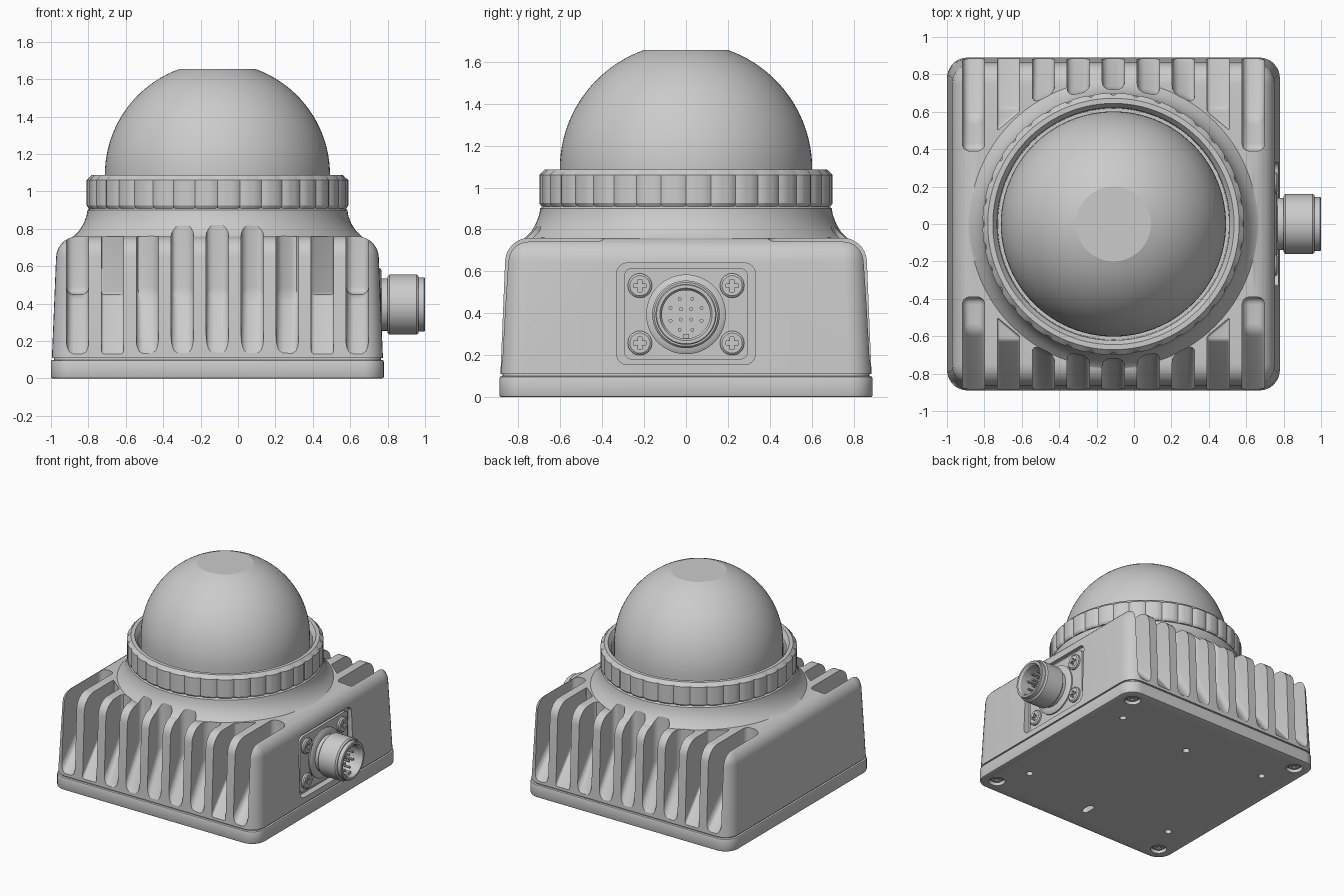
import bpy, bmesh
from math import sin, cos, pi, radians, asin
from mathutils import Matrix, Vector

if "Cube" in bpy.data.objects:
    bpy.data.objects.remove(bpy.data.objects["Cube"])

CX = -0.11                                   # centre of housing in x
TO_X = Matrix.Rotation(pi / 2, 4, 'Y')       # turns a lathe axis from z to x


def finish(bm, name, mat=None):
    bmesh.ops.recalc_face_normals(bm, faces=bm.faces[:])
    me = bpy.data.meshes.new(name)
    bm.to_mesh(me)
    bm.free()
    ob = bpy.data.objects.new(name, me)
    bpy.context.collection.objects.link(ob)
    if mat:
        me.transform(mat)
    return ob


def lathe(name, prof, seg=96, mat=None, notch=None):
    """Revolve (radius, height) points; notch(i, r) may alter the radius."""
    bm = bmesh.new()
    rings = []
    for r, z in prof:
        ring = []
        for i in range(seg):
            a, q = 2 * pi * i / seg, notch(i, r) if notch else r
            ring.append(bm.verts.new((q * cos(a), q * sin(a), z)))
        rings.append(ring)
    for a, b in zip(rings, rings[1:]):
        for i in range(seg):
            j = (i + 1) % seg
            bm.faces.new((a[i], a[j], b[j], b[i]))
    bmesh.ops.remove_doubles(bm, verts=bm.verts[:], dist=1e-5)
    return finish(bm, name, mat)


def rod(name, r, z0, z1, seg=24, mat=None):
    return lathe(name, [(0, z0), (r, z0), (r, z1), (0, z1)], seg, mat)


def rbox(name, lo, hi, radius, axis, seg=6):
    """Box with the four edges along one axis rounded."""
    bm = bmesh.new()
    lo, hi = Vector(lo), Vector(hi)
    bmesh.ops.create_cube(bm, size=1)
    for v in bm.verts:
        v.co = (lo + hi) / 2 + Matrix.Diagonal(hi - lo) @ v.co
    if radius:
        edges = [e for e in bm.edges
                 if abs((e.verts[0].co - e.verts[1].co).normalized()[axis]) > .9]
        bmesh.ops.bevel(bm, geom=edges, offset=radius, segments=seg, profile=.5, affect='EDGES')
    return finish(bm, name)


def boolean(ob, other, op='DIFFERENCE'):
    other.hide_render = True
    m = ob.modifiers.new(op, 'BOOLEAN')
    m.object, m.operation, m.solver = other, op, 'EXACT'
    bpy.context.view_layer.objects.active = ob
    bpy.ops.object.modifier_apply(modifier=m.name)
    bpy.data.objects.remove(other)


# --- housing: tapered rounded box blended into a round neck
bm = bmesh.new()
bmesh.ops.create_cube(bm, size=2)
for v in bm.verts:
    top = v.co.z > 0
    h = .858 if top else .885
    v.co = (CX + v.co.x * h, v.co.y * h, .76 if top else .11)
edges = [e for e in bm.edges if max(v.co.z for v in e.verts) > .5]
bmesh.ops.bevel(bm, geom=edges, offset=.11, segments=7, profile=.5, affect='EDGES')
housing = finish(bm, "finned_housing")
neck = lathe("neck", [(0, .6), (.80, .6), (.80, .742), (.77, .76), (.74, .79), (.715, .83),
                      (.70, .87), (.695, .90), (.67, .92), (0, .92)], 96,
             Matrix.Translation((CX, 0, 0)))
boolean(housing, neck, 'UNION')

# --- cooling grooves on front and back: (inner end near centre, inner end away from centre)
ends = [(.72, .72), (.71, .685), (.70, .645), (.60, .50), (.39, .39)]
bm = bmesh.new()
for k, (near, far) in enumerate(ends):
    for sx in ((1,) if k == 0 else (1, -1)):
        for sy in (1, -1):
            sides = []
            for d, inner in ((-.06, near), (.06, far)):
                prof = [(inner, 1.1), (inner, .45)]
                if k > 2:
                    prof.append((max(.57, near + .02), .45))
                prof += [(.885, .13), (1.0, .012), (1.0, 1.1)]
                sides.append([bm.verts.new((CX + sx * (.187 * k + d), sy * y, z)) for y, z in prof])
            a, b = sides
            n = len(a)
            new = [bm.faces.new(a), bm.faces.new(b[::-1])]
            new += [bm.faces.new((a[i], b[i], b[(i + 1) % n], a[(i + 1) % n])) for i in range(n)]
            bmesh.ops.recalc_face_normals(bm, faces=new)
            # round the back wall and floor corners
            ed = {e for f in new for e in f.edges
                  if all(abs(v.co.y) < .99 for v in e.verts)
                  and min(v.co.z for v in e.verts) < 1.0}
            ed |= {e for f in new for e in f.edges
                   if (min(abs(v.co.y) for v in e.verts) > .88 and min(v.co.z for v in e.verts) < .1
                       and max(v.co.z for v in e.verts) < .2 and abs(e.verts[0].co.x - e.verts[1].co.x) < .01)}
            bmesh.ops.bevel(bm, geom=list(ed), offset=.04, segments=4, profile=.5,
                            affect='EDGES', clamp_overlap=True)
boolean(housing, finish(bm, "groove_cutter"))

# --- recess for the connector panel on the right side
boolean(housing, rbox("recess_cutter", (.725, -.33, .155), (.9, .33, .64), .05, 0))
rbox("connector_panel", (.70, -.295, .18), (.745, .295, .615), .035, 0)

# --- base plate with gasket seam
rbox("gasket", (CX - .875, -.875, .08), (CX + .875, .875, .12), .1, 2)
base = rbox("base_plate", (CX - .89, -.89, 0), (CX + .89, .89, .1), .11, 2, 8)
bev = base.modifiers.new("bevel", 'BEVEL')
bev.width, bev.segments, bev.limit_method, bev.angle_limit = .01, 2, 'ANGLE', radians(60)
bpy.context.view_layer.objects.active = base
bpy.ops.object.modifier_apply(modifier="bevel")
corners = [(sx, sy) for sx in (1, -1) for sy in (1, -1)]
for sx, sy in corners:
    boolean(base, rod("hole", .025, -.05, .06, 20, Matrix.Translation((CX + sx * .66, sy * .53, 0))))
    boolean(base, rod("bore", .06, -.05, .03, 32, Matrix.Translation((CX + sx * .77, sy * .77, 0))))
boolean(base, rod("hole", .027, -.05, .06, 20, Matrix.Translation((CX, .46, 0))))
boolean(base, rbox("slot", (CX - .025, -.71, -.05), (CX + .025, -.60, .06), .0245, 2))

# --- cross-head screws on the panel and under the base
screw = lathe("panel_screw", [(0, -.03), (.058, -.03), (.058, .014), (.048, .022), (0, .022)], 32)
for w, h in ((.03, .009), (.009, .03)):
    boolean(screw, rbox("cross", (-w, -h, .004), (w, h, .05), 0, 2))
for i, (sx, sy) in enumerate(corners):
    s = screw if i == 0 else screw.copy()
    if i:
        bpy.context.collection.objects.link(s)
    s.matrix_world = Matrix.Translation((.745, sx * .22, .395 + sy * .137)) @ TO_X
    b = screw.copy()
    b.name = "base_screw"
    bpy.context.collection.objects.link(b)
    b.matrix_world = (Matrix.Translation((CX + sx * .77, sy * .77, .03))
                      @ Matrix.Rotation(pi, 4, 'X') @ Matrix.Diagonal((.8, .8, .8, 1)))

# --- round plug connector with pins and key
AT = Matrix.Translation((0, 0, .395))
lathe("connector", [(0, .70), (.19, .70), (.19, .755), (.175, .765), (.14, .768), (.14, .80),
                    (.15, .80), (.161, .81), (.161, .955), (.152, .966), (.145, .966), (.145, .995),
                    (.14, 1.0), (.125, 1.0), (.115, .985), (.115, .85), (0, .85)], 64, AT @ TO_X)
for count, radius in ((8, .08), (4, .035)):
    for i in range(count):
        a = 2 * pi * (i + .5) / count
        rod("connector_pin", .009, .84, .95, 10,
            Matrix.Translation((0, radius * cos(a), .395 + radius * sin(a))) @ TO_X)
rbox("connector_key", (.84, -.014, .277), (.97, .014, .302), 0, 0)

# --- notched clamp ring
HERE = Matrix.Translation((CX, 0, 0))
lathe("clamp_ring", [(.66, .91), (.69, .91), (.70, .925), (.70, 1.06), (.672, 1.087), (.645, 1.087),
                     (.622, 1.055), (.618, .915), (.66, .91)], 180, HERE,
      lambda i, r: r - .012 if r > .685 and i % 5 == 0 else r)

# --- dome with a flat top
R, ZC = .602, 1.088
a1 = asin(.2 / R)
arc = [(R * sin(t), ZC + R * cos(t)) for t in (pi / 2 + (a1 - pi / 2) * i / 20 for i in range(21))]
dome = lathe("dome", [(0, .915), (R, .915)] + arc + [(0, arc[-1][1])], 96, HERE)

# --- smooth shading
for ob in bpy.context.scene.objects:
    bpy.ops.object.select_all(action='DESELECT')
    ob.select_set(True)
    bpy.context.view_layer.objects.active = ob
    bpy.ops.object.shade_smooth_by_angle(angle=radians(8 if ob == dome else 30))
